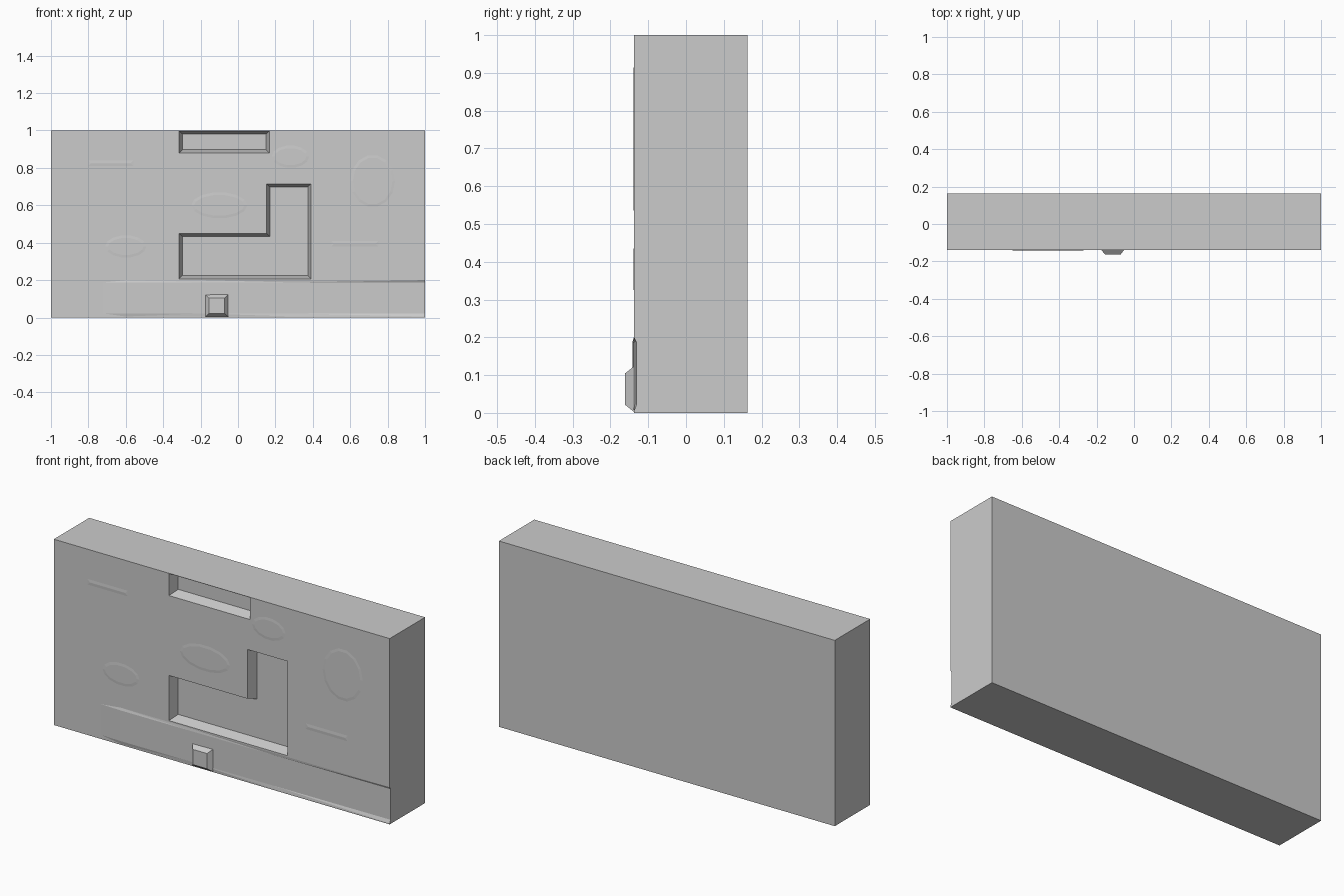
import bpy, bmesh, math
from mathutils import Vector

cube = bpy.data.objects.get("Cube")
if cube:
    bpy.data.objects.remove(cube, do_unlink=True)

FRONT, BACK = -0.138, 0.163
stone = bpy.data.materials.new("stone grey")
stone.use_nodes = True
GREY = (0.6, 0.6, 0.6, 1)
stone.diffuse_color = GREY
stone.node_tree.nodes["Principled BSDF"].inputs["Base Color"].default_value = GREY


def loft(name, rings, triangulate=False):
    """Skin matching closed rings of points and cap both ends."""
    bm = bmesh.new()
    loops = [[bm.verts.new(p) for p in ring] for ring in rings]
    n = len(loops[0])
    for a, b in zip(loops, loops[1:]):
        for i in range(n):
            j = (i + 1) % n
            bm.faces.new((a[i], a[j], b[j], b[i]))
    bm.faces.new(loops[0])
    bm.faces.new(loops[-1])
    if triangulate:
        bmesh.ops.triangulate(bm, faces=[f for f in bm.faces if len(f.verts) == 4])
    bmesh.ops.recalc_face_normals(bm, faces=bm.faces)
    mesh = bpy.data.meshes.new(name)
    bm.to_mesh(mesh)
    bm.free()
    mesh.materials.append(stone)
    obj = bpy.data.objects.new(name, mesh)
    bpy.context.collection.objects.link(obj)
    return obj


def inset(outline, d):
    """Move every side of a counter-clockwise x, z outline inward by d."""
    result = []
    for i, p in enumerate(outline):
        p = Vector(p)
        a = (p - Vector(outline[i - 1])).normalized()
        b = (Vector(outline[(i + 1) % len(outline)]) - p).normalized()
        na, nb = Vector((-a.y, a.x)), Vector((-b.y, b.x))
        result.append(p + (na + nb) * d / (1 + na.dot(nb)))
    return result


def ring(outline, y):
    return [(p[0], y, p[1]) for p in outline]


def rect(x0, x1, z0, z1):
    return [(x0, z0), (x1, z0), (x1, z1), (x0, z1)]


# Slab with a base course that swells out on the left end and sinks in on the right
sections = []
for x, d in [(-1, 0), (-0.72, 0), (-0.6, -0.004), (-0.2, -0.002), (0.3, 0.002), (1, 0.007)]:
    sections.append([(x, BACK, 0), (x, FRONT, 0), (x, FRONT, 0.005), (x, FRONT + d, 0.022),
                     (x, FRONT + d, 0.187), (x, FRONT, 0.2), (x, FRONT, 1), (x, BACK, 1)])
slab = loft("slab", sections, triangulate=True)

# Sockets with sloping walls
notch = [(-0.315, 0.207), (0.39, 0.207), (0.39, 0.715), (0.153, 0.715),
         (0.153, 0.45), (-0.315, 0.45)]
for name, outline in [("notch_cutter", notch),
                      ("slot_cutter", rect(-0.315, 0.168, 0.88, 0.998))]:
    cutter = loft(name, [ring(outline, FRONT - 0.05), ring(outline, FRONT),
                         ring(inset(outline, 0.017), FRONT + 0.055)])
    cutter.hide_render = True
    cutter.hide_set(True)
    cut = slab.modifiers.new(name, 'BOOLEAN')
    cut.operation = 'DIFFERENCE'
    cut.solver = 'EXACT'
    cut.object = cutter

# Small tapered peg at the foot
peg = rect(-0.175, -0.052, 0.003, 0.123)
loft("peg", [ring(peg, FRONT + 0.01), ring(peg, FRONT), ring(inset(peg, 0.019), FRONT - 0.024)])


# Very shallow weathered relief on the front
def oval(x, z, rx, rz, sides=14):
    turns = [2 * math.pi * i / sides for i in range(sides)]
    return [(x + rx * math.cos(t), z + rz * math.sin(t)) for t in turns]


patches = [oval(-0.6, 0.38, 0.11, 0.06), oval(0.72, 0.73, 0.12, 0.14),
           oval(0.28, 0.86, 0.1, 0.06), oval(-0.1, 0.6, 0.15, 0.07),
           rect(-0.8, -0.56, 0.81, 0.84), rect(0.5, 0.75, 0.38, 0.41)]
for i, outline in enumerate(patches):
    loft(f"relief_patch_{i + 1}", [ring(outline, FRONT + 0.004), ring(outline, FRONT),
                                   ring(inset(outline, 0.014), FRONT - 0.0012)])
